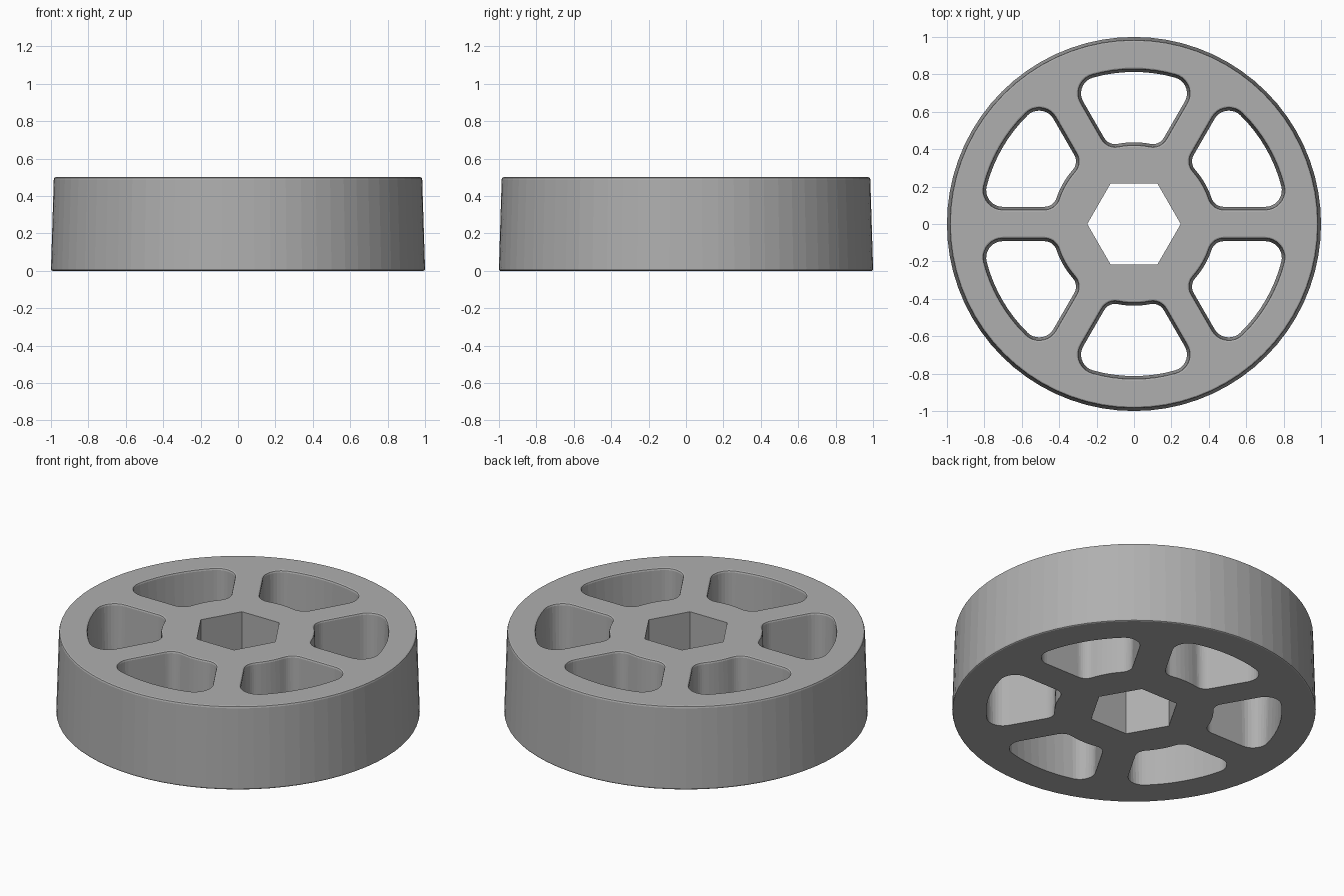
import bpy, bmesh
from math import cos, sin, pi, sqrt, atan2, radians

if "Cube" in bpy.data.objects:
    bpy.data.objects.remove(bpy.data.objects["Cube"])


def arc(cx, cy, r, a0, a1, n):
    return [(cx + r * cos(a0 + (a1 - a0) * i / n),
             cy + r * sin(a0 + (a1 - a0) * i / n)) for i in range(n + 1)]


def circle(r, n, start=0.0):
    return [(r * cos(start + 2 * pi * i / n), r * sin(start + 2 * pi * i / n)) for i in range(n)]


def pocket(grow, turn):
    """Rounded opening between two spokes, enlarged by 'grow' and turned into place."""
    half, outer, hub = 0.09 - grow, 0.815 + grow, 0.435 - grow
    ro, ri = 0.09 + grow, 0.07 + grow
    # Fillet centres beside the spoke lying on the x axis
    oy, iy = half + ro, half + ri
    ox = sqrt((outer - ro) ** 2 - oy ** 2)
    ix = sqrt((hub + ri) ** 2 - iy ** 2)
    a_out, a_in = atan2(oy, ox), atan2(iy, ix)
    mid = pi / 6
    side = arc(ix, iy, ri, a_in + pi, 1.5 * pi, 8) + arc(ox, oy, ro, -pi / 2, a_out, 9)
    # Mirror the side about the middle line of the opening
    mirrored = [(x * cos(2 * mid) + y * sin(2 * mid),
                 x * sin(2 * mid) - y * cos(2 * mid)) for x, y in reversed(side)]
    rim = arc(0, 0, outer, a_out, 2 * mid - a_out, 8)[1:-1]
    inner = arc(0, 0, hub, 2 * mid - a_in, a_in, 6)[1:-1]
    pts = side + rim + mirrored + inner
    return [(x * cos(turn) - y * sin(turn), x * sin(turn) + y * cos(turn)) for x, y in pts]


def add_wall(bm, levels):
    """Skin a stack of (z, outline) levels; return the bottom and top edge loops."""
    rings = [[bm.verts.new((x, y, z)) for x, y in pts] for z, pts in levels]
    n = len(rings[0])
    for a, b in zip(rings, rings[1:]):
        for i in range(n):
            j = (i + 1) % n
            bm.faces.new((a[i], a[j], b[j], b[i]))
    return [[bm.edges.get((r[i], r[(i + 1) % n])) for i in range(n)]
            for r in (rings[0], rings[-1])]


bm = bmesh.new()
walls = []

# Drafted outer rim with small edge rounding
rim_levels = [(0, 0.993), (0.003, 0.998), (0.01, 1.0), (0.488, 0.985), (0.497, 0.982), (0.5, 0.976)]
walls.append(add_wall(bm, [(z, circle(r, 72)) for z, r in rim_levels]))

# Six drafted openings
pocket_levels = [(0, -0.002), (0.488, 0.012), (0.497, 0.015), (0.5, 0.022)]
for k in range(6):
    walls.append(add_wall(bm, [(z, pocket(g, k * radians(60))) for z, g in pocket_levels]))

# Hexagonal shaft hole
walls.append(add_wall(bm, [(z, circle(0.25, 6)) for z in (0, 0.5)]))

# Flat bottom and top faces around the openings
for side, direction in ((0, -1), (1, 1)):
    edges = [e for w in walls for e in w[side]]
    bmesh.ops.triangle_fill(bm, edges=edges, use_beauty=True, normal=(0, 0, direction))

bmesh.ops.recalc_face_normals(bm, faces=bm.faces[:])
mesh = bpy.data.meshes.new("spoked_wheel")
bm.to_mesh(mesh)
bm.free()
wheel = bpy.data.objects.new("spoked_wheel", mesh)
bpy.context.collection.objects.link(wheel)

# Dark grey finish
grey = bpy.data.materials.new("dark_grey")
grey.diffuse_color = (0.43, 0.43, 0.43, 1)
grey.use_nodes = True
grey.node_tree.nodes["Principled BSDF"].inputs["Base Color"].default_value = grey.diffuse_color
mesh.materials.append(grey)
